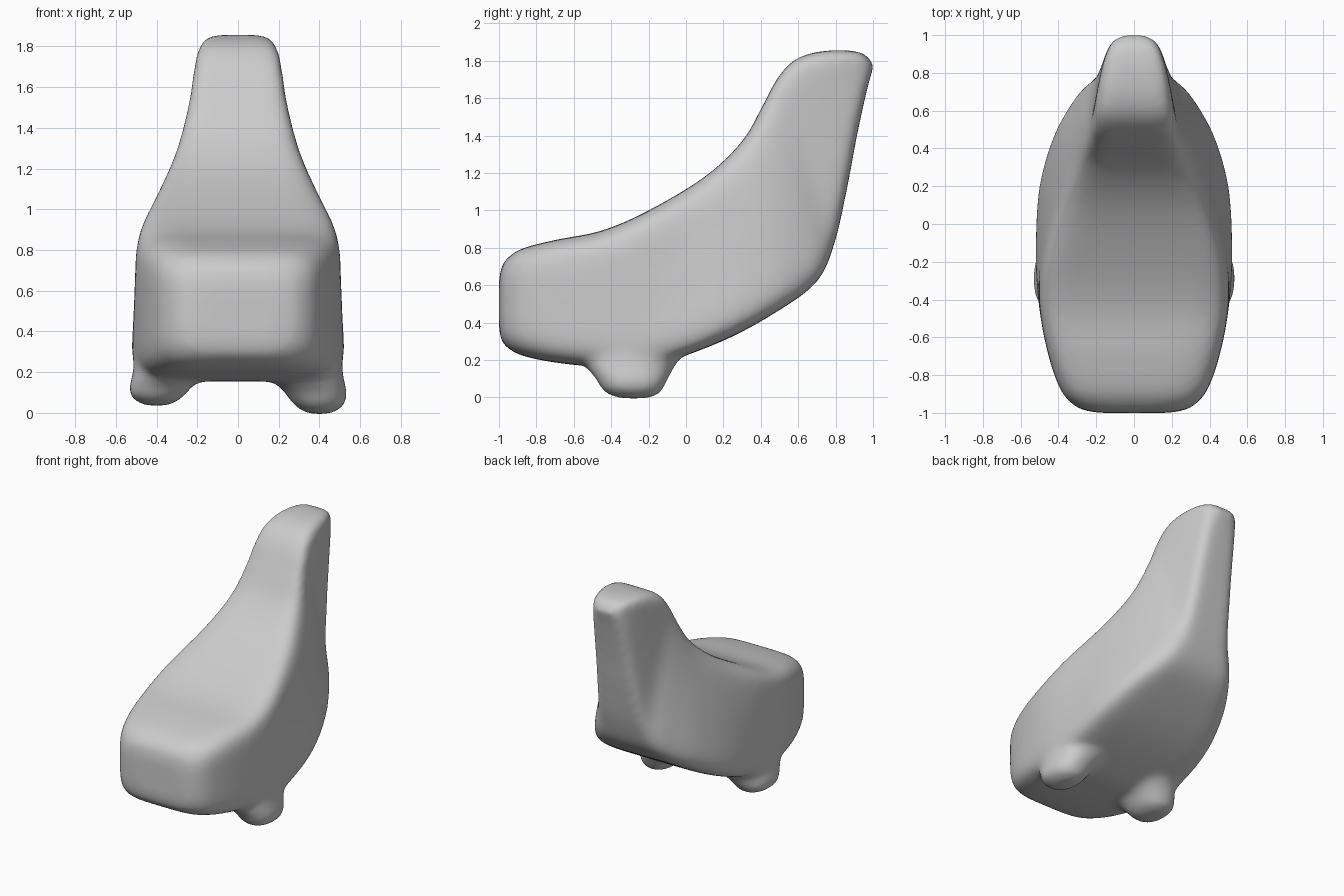
import bpy, bmesh, math

cube = bpy.data.objects.get("Cube")
if cube:
    bpy.data.objects.remove(cube, do_unlink=True)

grey = bpy.data.materials.new("plain_grey")
grey.use_nodes = True
colour = (0.6, 0.6, 0.6, 1)
grey.diffuse_color = colour
grey.node_tree.nodes["Principled BSDF"].inputs["Base Color"].default_value = colour


def spline(rows, steps):
    """Catmull-Rom interpolation through rows of numbers."""
    result = []
    last = len(rows) - 1
    for i in range(last):
        p, q, r, s = (rows[min(max(i + k, 0), last)] for k in (-1, 0, 1, 2))
        for j in range(steps):
            t = j / steps
            result.append([
                b + t * ((c - a) + t * ((2 * a - 5 * b + 4 * c - d)
                                        + t * (3 * b - a - 3 * c + d))) / 2
                for a, b, c, d in zip(p, q, r, s)])
    return result + [list(rows[-1])]


def rounded(angle, power):
    """Point on a unit superellipse."""
    c, s = math.cos(angle), math.sin(angle)
    return (math.copysign(abs(c) ** (2 / power), c),
            math.copysign(abs(s) ** (2 / power), s))


def loft(bm, rings):
    """Skin a list of closed point rings and cap both ends."""
    loops = [[bm.verts.new(p) for p in ring] for ring in rings]
    count = len(loops[0])
    for low, high in zip(loops, loops[1:]):
        for i in range(count):
            j = (i + 1) % count
            bm.faces.new((low[i], low[j], high[j], high[i]))
    bm.faces.new(loops[0][::-1])
    bm.faces.new(loops[-1])


# Body stations from nose to tail:
# top y, top z, top half width, bottom y, bottom z, bottom half width, squareness
stations = [(-1, .62, .17, -1, .38, .17, 4), (-.99, .69, .25, -.99, .31, .25, 4),
            (-.96, .74, .32, -.96, .27, .315, 4.5), (-.88, .795, .39, -.88, .225, .385, 5),
            (-.7, .842, .452, -.7, .187, .452, 6), (-.45, .892, .498, -.45, .163, .502, 7),
            (-.2, 1, .475, -.2, .165, .53, 8), (.1, 1.18, .372, .18, .295, .528, 8),
            (.3, 1.37, .287, .48, .455, .45, 8), (.41, 1.56, .249, .7, .62, .32, 8),
            (.485, 1.7, .236, .795, .83, .215, 8), (.57, 1.797, .224, .863, 1.13, .178, 7),
            (.68, 1.843, .206, .91, 1.38, .158, 6), (.82, 1.857, .178, .955, 1.59, .135, 5),
            (.94, 1.843, .135, .985, 1.71, .105, 4), (1, 1.79, .07, 1, 1.75, .06, 4)]
SEGMENTS = 96
body_rings = []
for ty, tz, tw, by, bz, bw, power in spline(stations, 6):
    ring = []
    for i in range(SEGMENTS):
        across, up = rounded(math.tau * i / SEGMENTS, power)
        drop = (1 - up) / 2
        width = tw + (bw - tw) * drop ** .8
        ring.append((across * width, ty + (by - ty) * drop, tz + (bz - tz) * drop))
    body_rings.append(ring)

# Foot rings: z, inner x, outer x, front y, back y
foot = [(-.006, .36, .44, -.34, -.22), (.012, .31, .49, -.41, -.15),
        (.05, .265, .53, -.455, -.12), (.1, .23, .537, -.48, -.095),
        (.15, .18, .523, -.525, -.07), (.21, .12, .513, -.54, -.04),
        (.3, .12, .508, -.48, -.08), (.42, .12, .48, -.42, -.14)]


def foot_rings(side, lift, squash):
    rings = []
    for z, x0, x1, y0, y1 in spline(foot, 4):
        ring = []
        for i in range(SEGMENTS):
            u, v = rounded(math.tau * i / SEGMENTS, 2.3)
            ring.append((side * ((x0 + x1) / 2 + u * (x1 - x0) / 2),
                         (y0 + y1) / 2 + v * (y1 - y0) / 2, lift + z * squash))
        rings.append(ring)
    return rings


bm = bmesh.new()
loft(bm, body_rings)
loft(bm, foot_rings(1, 0, 1))
loft(bm, foot_rings(-1, .04, .85))
bmesh.ops.recalc_face_normals(bm, faces=bm.faces)
mesh = bpy.data.meshes.new("footed_body")
bm.to_mesh(mesh)
bm.free()
mesh.materials.append(grey)
body = bpy.data.objects.new("footed_body", mesh)
bpy.context.collection.objects.link(body)

# Fuse the body and feet into one soft skin
fuse = body.modifiers.new("fuse", "REMESH")
fuse.mode = "VOXEL"
fuse.voxel_size = .02
fuse.use_smooth_shade = True
soften = body.modifiers.new("soften", "SMOOTH")
soften.factor = .5
soften.iterations = 20
